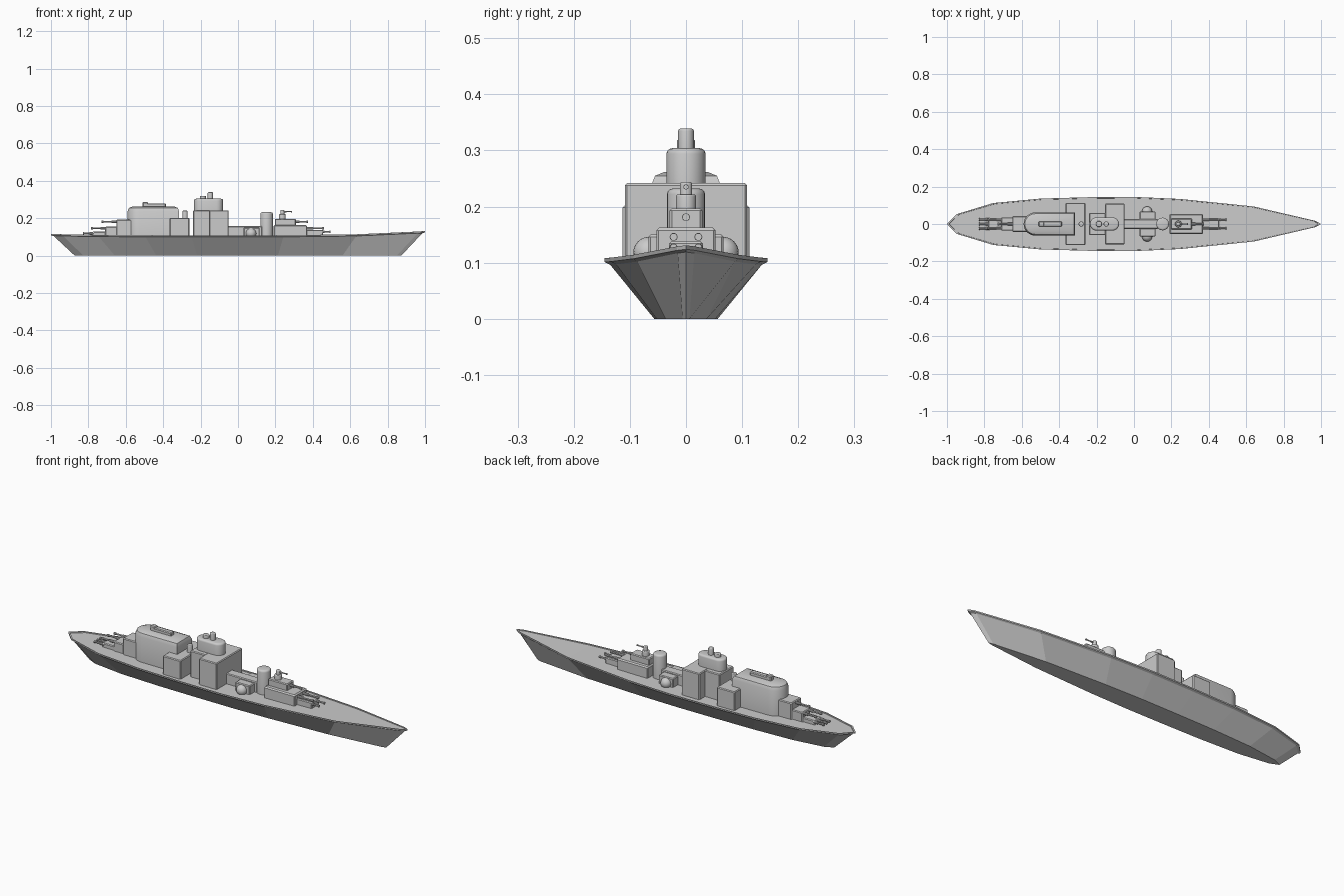
import bpy, bmesh, math
from mathutils import Matrix, Vector

if "Cube" in bpy.data.objects:
    bpy.data.objects.remove(bpy.data.objects["Cube"])


def finish(name, bm, smooth=False):
    bmesh.ops.recalc_face_normals(bm, faces=bm.faces)
    me = bpy.data.meshes.new(name)
    bm.to_mesh(me)
    bm.free()
    ob = bpy.data.objects.new(name, me)
    bpy.context.collection.objects.link(ob)
    if smooth:
        bpy.ops.object.select_all(action='DESELECT')
        ob.select_set(True)
        bpy.context.view_layer.objects.active = ob
        bpy.ops.object.shade_smooth_by_angle(angle=math.radians(35))
    return ob


def prism(name, pts, z0, z1, bevel=0.0, seg=3, smooth=True):
    """Extrude a plan outline upward and round its top rim."""
    bm = bmesh.new()
    face = bm.faces.new([bm.verts.new((x, y, z0)) for x, y in pts])
    ext = bmesh.ops.extrude_face_region(bm, geom=[face])
    for v in ext['geom']:
        if isinstance(v, bmesh.types.BMVert):
            v.co.z = z1
    if bevel:
        rim = [e for e in bm.edges if all(abs(v.co.z - z1) < 1e-6 for v in e.verts)]
        bmesh.ops.bevel(bm, geom=rim, offset=bevel, segments=seg, profile=0.5, affect='EDGES')
    return finish(name, bm, smooth)


def rect(x0, x1, w, y=0.0, c=0.004):
    """Rectangle outline with small clipped corners."""
    a, b = y - w, y + w
    return [(x0 + c, a), (x1 - c, a), (x1, a + c), (x1, b - c),
            (x1 - c, b), (x0 + c, b), (x0, b - c), (x0, a + c)]


def block(name, x0, x1, w, z1, z0=0.1, y=0.0, bevel=0.004):
    return prism(name, rect(x0, x1, w, y), z0, z1, bevel, 1, False)


def arc(cx, r, a0, a1, n):
    return [(cx + r * math.cos(math.radians(a0 + (a1 - a0) * i / n)),
             r * math.sin(math.radians(a0 + (a1 - a0) * i / n))) for i in range(n + 1)]


def drum(name, x, r, z0, z1, bevel=0.004, n=20):
    return prism(name, arc(x, r, 0, 360, n)[:-1], z0, z1, bevel)


def barrel(name, x0, x1, y, z, r=0.0045):
    """Gun barrel with a thicker sleeve and a muzzle collar."""
    bm = bmesh.new()
    d = x1 - x0
    for a, b, rad in ((0, 1, r), (0, 0.4, r * 1.6), (0.88, 1, r * 1.5)):
        m = Matrix.Translation((x0 + d * (a + b) / 2, y, z)) @ Matrix.Rotation(math.pi / 2, 4, 'Y')
        bmesh.ops.create_cone(bm, cap_ends=True, segments=10, radius1=rad, radius2=rad,
                              depth=abs(d) * (b - a), matrix=m)
    return finish(name, bm, True)


# Hull: rings around the deck outline, lofted from the keel plate to the deck
stations = [(-0.947, 0.053, 0.114), (-0.754, 0.112, 0.111), (-0.5, 0.136, 0.109),
            (-0.25, 0.143, 0.108), (0, 0.145, 0.108), (0.245, 0.134, 0.109),
            (0.64, 0.094, 0.114), (0.973, 0.016, 0.129)]
outline = [(-1, 0, 0.116)] + [(x, -y, z) for x, y, z in stations] + [(1, 0, 0.131)] \
    + [(x, y, z) for x, y, z in reversed(stations)]
# (length scale, width scale, drop below the sheer line)
levels = [(0.873, 0.39, None), (0.985, 0.93, 0.012), (1, 1, 0.007), (1, 1, 0), (0.99, 0.96, 0), (0.988, 0.955, 0.005)]
bm = bmesh.new()
rings = [[bm.verts.new((x * sx, y * sy, 0 if drop is None else z - drop)) for x, y, z in outline]
         for sx, sy, drop in levels]
n = len(outline)
for a, b in zip(rings, rings[1:]):
    for i in range(n):
        j = (i + 1) % n
        bm.faces.new((a[i], a[j], b[j], b[i]))
for ring in (rings[0], rings[-1]):
    for i in range(n // 2):
        quad = [ring[i], ring[i + 1], ring[-i - 1], ring[-i]]
        bm.faces.new(list(dict.fromkeys(quad)))
finish('hull', bm)

# Aft deckhouse with a round rear end and sloped roof edge
prism('aft_deckhouse', [(-0.315, -0.062), (-0.315, 0.062)] + arc(-0.528, 0.062, 90, 270, 14),
      0.1, 0.262, 0.024, 2)
block('aft_roof_locker', -0.51, -0.385, 0.014, 0.279, 0.255)
block('aft_roof_box', -0.51, -0.48, 0.014, 0.286, 0.255)

# Stepped aft gun blocks and barrels
block('aft_gun_block_upper', -0.65, -0.56, 0.042, 0.192)
block('aft_gun_block_middle', -0.71, -0.64, 0.035, 0.155)
block('aft_gun_block_lower', -0.78, -0.70, 0.030, 0.128)
barrel('aft_gun_upper', -0.64, -0.73, 0, 0.180)
for y in (-0.022, 0.022):
    barrel('aft_gun_middle', -0.70, -0.785, y, 0.147)
for y in (-0.024, 0, 0.024):
    barrel('aft_gun_lower', -0.77, -0.83, y, 0.119)

# Amidships wing block, pipe and main tower
block('wing_block', -0.365, -0.26, 0.113, 0.202)
drum('vent_pipe', -0.283, 0.014, 0.19, 0.24)
block('tower_front', -0.155, -0.05, 0.109, 0.242)
block('tower_rear', -0.24, -0.15, 0.06, 0.242)
prism('bridge', arc(-0.115, 0.035, -90, 90, 10) + arc(-0.2, 0.035, 90, 270, 10), 0.235, 0.304, 0.01)
drum('bridge_cap_rear', -0.188, 0.016, 0.3, 0.32)
drum('bridge_cap_front', -0.148, 0.014, 0.3, 0.339)

# Forward low house with side boxes and domes
block('low_house', -0.06, 0.13, 0.026, 0.158)
block('side_boxes', 0.03, 0.115, 0.067, 0.150)
for s in (-1, 1):
    bm = bmesh.new()
    bmesh.ops.create_uvsphere(bm, u_segments=20, v_segments=12, radius=0.028,
                              matrix=Matrix.Translation((0.07, s * 0.066, 0.118)))
    finish('side_dome', bm, True)

# Funnel and forward deckhouse
drum('funnel', 0.153, 0.034, 0.1, 0.232, 0.01, 24)
block('forward_house_lower', 0.19, 0.37, 0.053, 0.163, bevel=0.006)
block('forward_house_upper', 0.197, 0.31, 0.029, 0.197, 0.15)
drum('turret_base', 0.237, 0.018, 0.19, 0.222)
drum('turret_head', 0.237, 0.011, 0.21, 0.244)
barrel('turret_gun', 0.237, 0.29, 0, 0.235, 0.003)

# Forward guns
barrel('forward_gun_upper', 0.30, 0.375, 0, 0.181)
block('forward_gun_block', 0.36, 0.455, 0.03, 0.138)
for y in (-0.022, 0.022):
    barrel('forward_gun_middle', 0.36, 0.46, y, 0.146)
    barrel('forward_gun_lower', 0.44, 0.495, y, 0.127)
